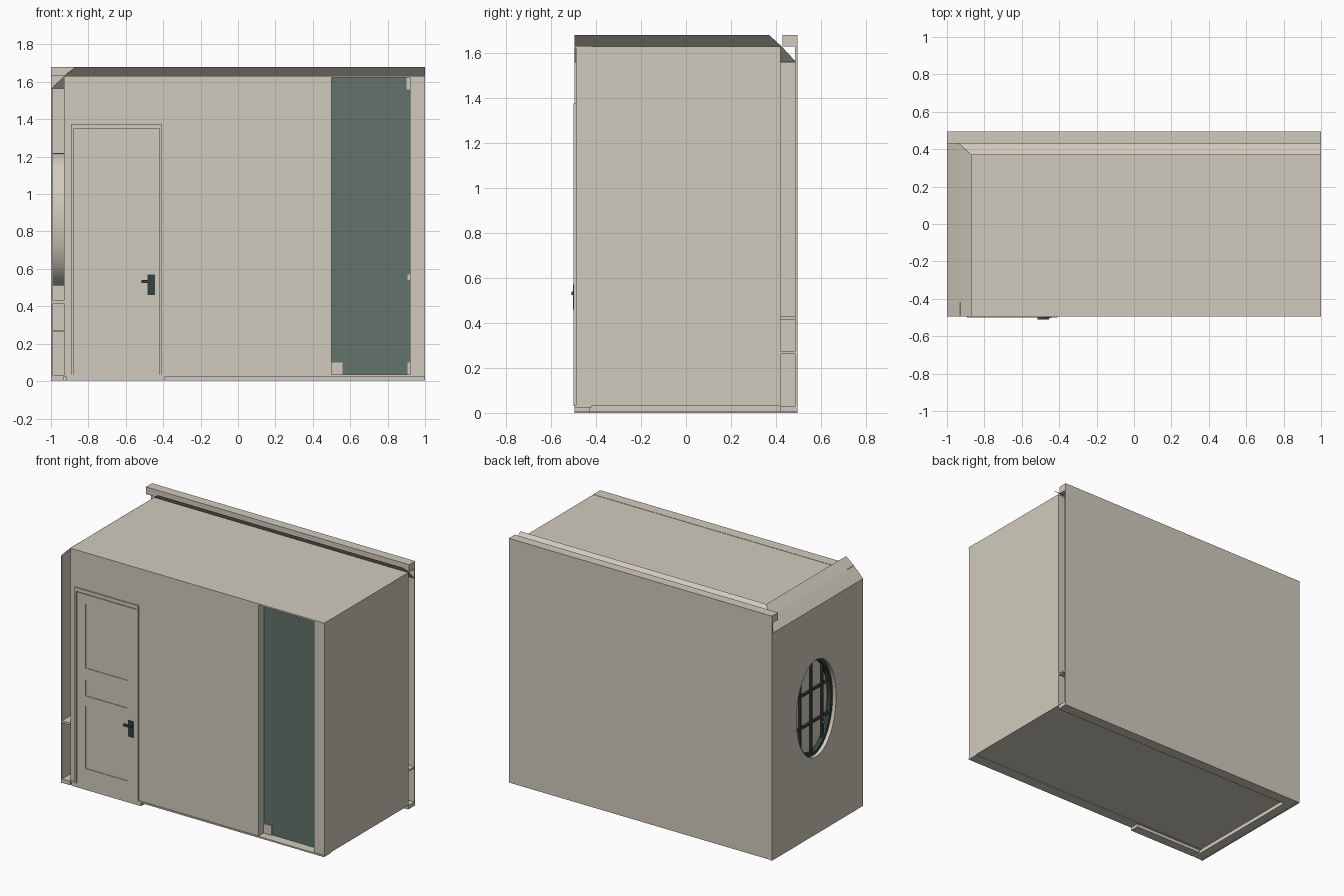
import bpy, bmesh, math

if "Cube" in bpy.data.objects:
    bpy.data.objects.remove(bpy.data.objects["Cube"])


def material(name, rgb):
    m = bpy.data.materials.new(name)
    m.diffuse_color = (*rgb, 1)
    m.use_nodes = True
    m.node_tree.nodes["Principled BSDF"].inputs["Base Color"].default_value = m.diffuse_color
    return m


PLASTER = material("warm beige plaster", (0.64, 0.60, 0.51))
GREEN = material("grey green panel", (0.125, 0.17, 0.145))
DARK = material("dark green metal", (0.035, 0.055, 0.05))


def add_object(name, bm, mat):
    mesh = bpy.data.meshes.new(name)
    bm.to_mesh(mesh)
    bm.free()
    mesh.materials.append(mat)
    ob = bpy.data.objects.new(name, mesh)
    bpy.context.collection.objects.link(ob)
    return ob


def box(name, x, y, z, mat=PLASTER):
    """Box from (min, max) pairs."""
    bm = bmesh.new()
    bmesh.ops.create_cube(bm, size=1)
    for v in bm.verts:
        v.co = [lo + (c + 0.5) * (hi - lo) for c, (lo, hi) in zip(v.co, (x, y, z))]
    return add_object(name, bm, mat)


def oval_ring(name, x0, x1, outer, inner, mat, n=48):
    """Oval tube through the left wall; outer and inner are (half y, half z)."""
    bm = bmesh.new()
    loops = []
    for x, (ry, rz) in ((x0, outer), (x1, outer), (x1, inner), (x0, inner)):
        loops.append([bm.verts.new((x, WY + ry * math.cos(2 * math.pi * i / n),
                                    WZ + rz * math.sin(2 * math.pi * i / n))) for i in range(n)])
    for a, b in zip(loops, loops[1:] + loops[:1]):
        for i in range(n):
            j = (i + 1) % n
            bm.faces.new((a[i], a[j], b[j], b[i]))
    bmesh.ops.recalc_face_normals(bm, faces=bm.faces)
    return add_object(name, bm, mat)


# Room body, with a shallow recess left open in the front
box("room_body", (-0.93, 1), (-0.42, 0.42), (0.03, 1.63))
box("front_wall_wide", (-0.93, 0.5), (-0.49, -0.42), (0.03, 1.63))
box("front_wall_narrow", (0.92, 1), (-0.49, -0.42), (0.03, 1.63))
box("ceiling_edge", (-0.93, 1), (-0.495, -0.42), (1.622, 1.632))
box("floor_edge", (-0.93, 1), (-0.495, -0.42), (0.025, 0.035))

# Green recess panel and its small corner blocks
box("recess_panel", (0.5, 0.92), (-0.43, -0.421), (0.035, 1.622), GREEN)
box("recess_base_block", (0.5, 0.56), (-0.437, -0.42), (0.035, 0.1))
box("recess_base_chip", (0.905, 0.92), (-0.437, -0.42), (0.035, 0.1))
box("recess_top_chip", (0.9, 0.92), (-0.437, -0.42), (1.56, 1.622))
box("recess_latch", (0.905, 0.92), (-0.437, -0.42), (0.54, 0.57))

# Door: leaf, stiles and rails around three sunken panels, frame, sill
box("door_leaf", (-0.875, -0.425), (-0.493, -0.48), (0.03, 1.345))
for x in ((-0.875, -0.81), (-0.49, -0.425)):
    box("door_stile", x, (-0.497, -0.485), (0.03, 1.345))
for z in ((0.03, 0.15), (0.58, 0.65), (0.76, 0.84), (1.28, 1.345)):
    box("door_rail", (-0.81, -0.49), (-0.497, -0.485), z)
for x in ((-0.893, -0.88), (-0.42, -0.41)):
    box("door_frame_side", x, (-0.5, -0.48), (0.03, 1.375))
box("door_frame_top", (-0.893, -0.41), (-0.5, -0.48), (1.35, 1.375))
box("door_sill", (-0.92, -0.39), (-0.495, -0.43), (0.003, 0.03))
box("handle_plate", (-0.485, -0.445), (-0.503, -0.495), (0.46, 0.57), DARK)
box("handle_lever", (-0.515, -0.455), (-0.51, -0.5), (0.525, 0.54), DARK)

# Outer left wall with an oval opening
WY, WZ = 0.015, 0.865
wall = box("left_wall", (-1, -0.99), (-0.495, 0.495), (0, 1.56))
bpy.ops.mesh.primitive_cylinder_add(vertices=48, radius=1, depth=0.2,
                                    location=(-0.995, WY, WZ), rotation=(0, math.pi / 2, 0))
cutter = bpy.context.object
cutter.name = "window_cutter"
cutter.scale = (0.34, 0.22, 1)
cutter.hide_render = True
mod = wall.modifiers.new("window_hole", "BOOLEAN")
mod.operation = "DIFFERENCE"
mod.solver = "EXACT"
mod.object = cutter
bpy.context.view_layer.objects.active = wall
bpy.ops.object.modifier_apply(modifier=mod.name)
bpy.data.objects.remove(cutter)

# Oval window: reveal tube, sash and glazing bars
reveal = oval_ring("window_reveal", -1.0, -0.925, (0.237, 0.355), (0.215, 0.333), PLASTER)
sash = oval_ring("window_sash", -0.975, -0.945, (0.217, 0.335), (0.195, 0.313), DARK)
for ob in (reveal, sash):
    bpy.ops.object.select_all(action="DESELECT")
    ob.select_set(True)
    bpy.context.view_layer.objects.active = ob
    bpy.ops.object.shade_smooth_by_angle()
for dy in (-0.12, 0, 0.12):
    h = 0.32 * math.sqrt(1 - (dy / 0.205) ** 2)
    box("window_bar_upright", (-0.965, -0.95), (WY + dy - 0.008, WY + dy + 0.008),
        (WZ - h, WZ + h), DARK)
for dz in (-0.11, 0.11):
    w = 0.205 * math.sqrt(1 - (dz / 0.32) ** 2)
    box("window_bar_level", (-0.965, -0.95), (WY - w, WY + w),
        (WZ + dz - 0.008, WZ + dz + 0.008), DARK)

# Outer back wall, its top rail, and trim inside the wall gap
box("back_wall", (-1, 1), (0.485, 0.495), (0.003, 1.68))
box("back_top_rail", (-1, 1), (0.43, 0.495), (1.63, 1.68))
box("gap_ledge_left", (-0.99, -0.93), (-0.495, 0.485), (0.415, 0.43))
box("gap_ledge_back", (-0.99, 1), (0.42, 0.485), (0.262, 0.272))
box("gap_skirting_left", (-0.99, -0.93), (-0.495, 0.485), (0.003, 0.03))
box("gap_skirting_back", (-0.99, 1), (0.42, 0.485), (0.003, 0.03))

# Flared crown sheet along the left and back, mitred at the corner
bm = bmesh.new()
rows = []
for x, y, z in ((-1, 0.49, 1.56), (-0.93, 0.425, 1.63), (-0.87, 0.37, 1.68)):
    rows.append([bm.verts.new(p) for p in ((x, -0.495, z), (x, y, z), (1, y, z))])
for a, b in zip(rows, rows[1:]):
    for i in range(2):
        bm.faces.new((a[i], b[i], b[i + 1], a[i + 1]))
bmesh.ops.recalc_face_normals(bm, faces=bm.faces)
add_object("crown_moulding", bm, PLASTER)
